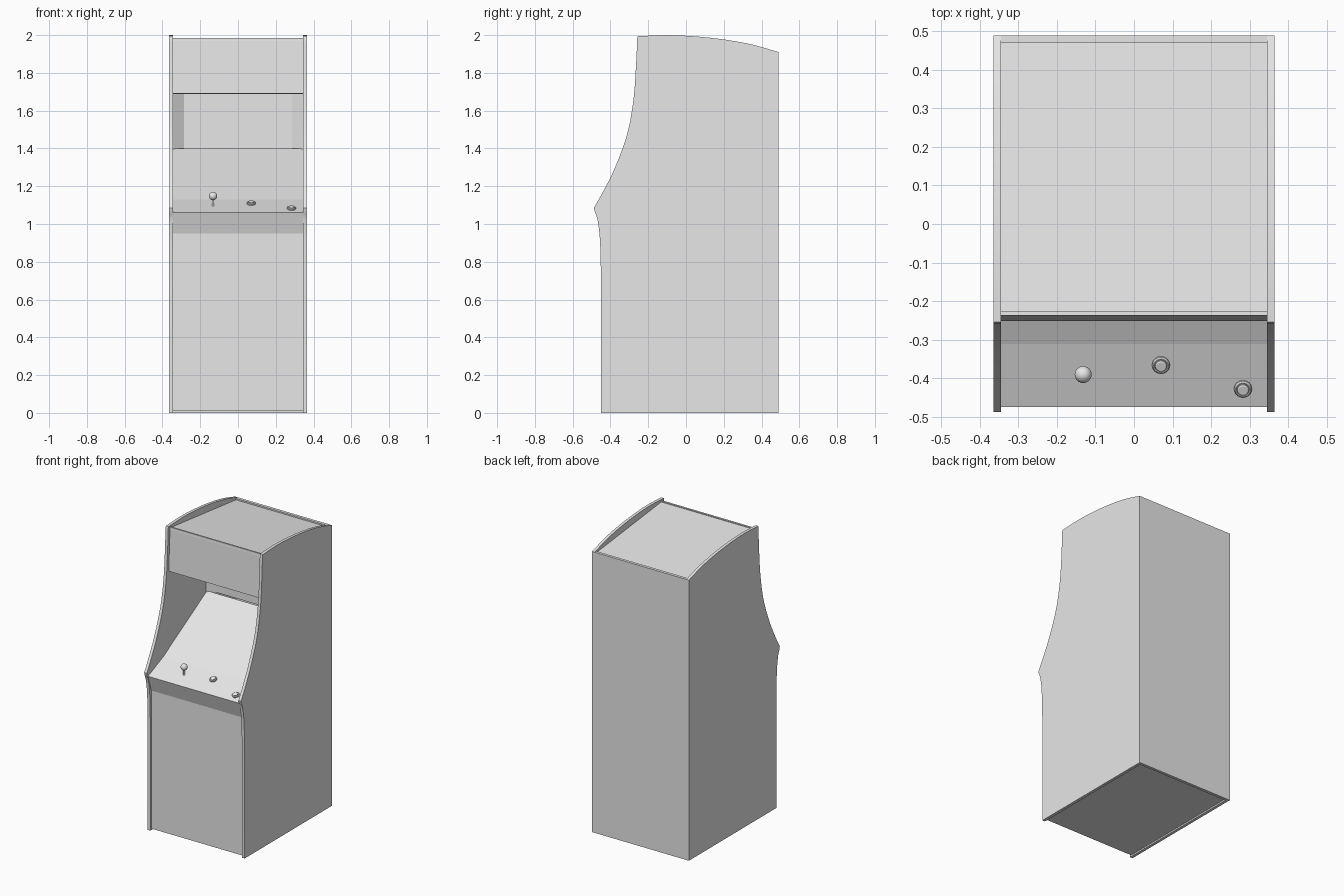
import bpy, bmesh, math
from mathutils import Vector, Matrix

if "Cube" in bpy.data.objects:
    bpy.data.objects.remove(bpy.data.objects["Cube"])

grey = bpy.data.materials.new("light_grey")
grey.diffuse_color = (0.8, 0.8, 0.8, 1)
grey.use_nodes = True
grey.node_tree.nodes["Principled BSDF"].inputs["Base Color"].default_value = grey.diffuse_color


def finish(name, bm):
    bmesh.ops.recalc_face_normals(bm, faces=bm.faces)
    me = bpy.data.meshes.new(name)
    bm.to_mesh(me)
    bm.free()
    me.materials.append(grey)
    ob = bpy.data.objects.new(name, me)
    bpy.context.collection.objects.link(ob)
    return ob


def prism(name, profile, x0, x1):
    """Extrude a (y, z) outline from x0 to x1."""
    bm = bmesh.new()
    f = bm.faces.new([bm.verts.new((x0, y, z)) for y, z in profile])
    r = bmesh.ops.extrude_face_region(bm, geom=[f])
    vs = [v for v in r["geom"] if isinstance(v, bmesh.types.BMVert)]
    bmesh.ops.translate(bm, verts=vs, vec=(x1 - x0, 0, 0))
    return finish(name, bm)


def panel(name, a, b, t=0.012, hw=0.345):
    """Board between two (y, z) points, thickened to the right of a->b."""
    a, b = Vector(a), Vector(b)
    d = (b - a).normalized()
    n = Vector((d.y, -d.x)) * t
    return prism(name, [a, b, b + n, a + n], -hw, hw)


def smooth_path(pts, steps=5):
    """Catmull-Rom samples through the points."""
    p = [Vector(q) for q in pts]
    p = [2 * p[0] - p[1]] + p + [2 * p[-1] - p[-2]]
    out = []
    for i in range(1, len(p) - 2):
        a, b, c, d = p[i - 1:i + 3]
        for k in range(steps):
            t = k / steps
            out.append(0.5 * (2 * b + (c - a) * t + (2 * a - 5 * b + 4 * c - d) * t * t
                              + (3 * b - a - 3 * c + d) * t ** 3))
    return out + [p[-2]]


# side boards
top = smooth_path([(0.49, 1.91), (0.35, 1.95), (0.2, 1.977), (0.05, 1.993), (-0.1, 2.0), (-0.255, 1.994)])
front = smooth_path([(-0.258, 1.985), (-0.264, 1.85), (-0.278, 1.66), (-0.313, 1.47),
                     (-0.38, 1.29), (-0.44, 1.17), (-0.488, 1.085)])
lower = smooth_path([(-0.485, 1.07), (-0.468, 1.02), (-0.456, 0.92), (-0.451, 0.76), (-0.45, 0.6)])
outline = [(-0.45, 0), (0.49, 0)] + top + front + lower
for s, nm in ((-1, "left_side"), (1, "right_side")):
    prism(nm, outline, s * 0.345, s * 0.365)

# cabinet boards
panel("front_panel", (-0.44, 0.01), (-0.44, 0.95))
panel("front_lip", (-0.44, 0.95), (-0.475, 1.06))
panel("control_panel", (-0.475, 1.06), (-0.312, 1.13))
panel("screen_panel", (-0.315, 1.128), (0.16, 1.40))
panel("marquee", (-0.252, 1.69), (-0.238, 1.985))
panel("marquee_underside", (0.19, 1.705), (-0.245, 1.705))
panel("roof", (-0.238, 1.98), (0.472, 1.90))
panel("back_panel", (0.49, 1.91), (0.49, 0.0), 0.02)
panel("floor_board", (0.472, 0.01), (-0.44, 0.01))

# recess behind the screen panel
panel("recess_back", (0.19, 1.39), (0.19, 1.70), hw=0.285)
for s, nm in ((-1, "left"), (1, "right")):
    bm = bmesh.new()
    bm.faces.new([bm.verts.new((s * x, y, z)) for x, y, z in
                  ((0.345, 0.15, 1.39), (0.285, 0.19, 1.39), (0.285, 0.19, 1.70), (0.345, 0.15, 1.70))])
    finish(nm + "_recess_trim", bm)

# controls on the sloping panel
tilt = Matrix.Rotation(math.atan2(0.07, 0.163), 4, 'X')


def deck(x, y):
    return Matrix.Translation((x, y, 1.06 + (y + 0.475) * 0.43)) @ tilt


def lathe(name, rings, mat, n=24):
    """Turn (radius, height) pairs about the local z axis."""
    bm = bmesh.new()
    loops = [[bm.verts.new((r * math.cos(2 * math.pi * i / n), r * math.sin(2 * math.pi * i / n), h))
              for i in range(n)] for r, h in rings]
    for a, b in zip(loops, loops[1:]):
        for i in range(n):
            bm.faces.new((a[i], a[(i + 1) % n], b[(i + 1) % n], b[i]))
    bm.faces.new(loops[0][::-1])
    bm.faces.new(loops[-1])
    bm.transform(mat)
    finish(name, bm)


for i, (x, y) in enumerate(((0.07, -0.365), (0.283, -0.427))):
    lathe("button_%d" % (i + 1), [(0.023, -0.004), (0.023, 0.006), (0.020, 0.010), (0.017, 0.010),
                                  (0.016, 0.006), (0.015, 0.006), (0.015, 0.012), (0.012, 0.014)], deck(x, y))
base = Matrix.Translation((-0.132, -0.391, 1.09))
lathe("joystick_shaft", [(0.006, 0.0), (0.006, 0.05)], base, 16)
bm = bmesh.new()
bmesh.ops.create_uvsphere(bm, u_segments=24, v_segments=16, radius=0.022,
                          matrix=Matrix.Translation((-0.132, -0.391, 1.148)))
finish("joystick_ball", bm)

# smooth curves, crisp edges
for ob in bpy.context.collection.objects:
    ob.select_set(True)
    bpy.context.view_layer.objects.active = ob
bpy.ops.object.shade_smooth_by_angle(angle=math.radians(30))
